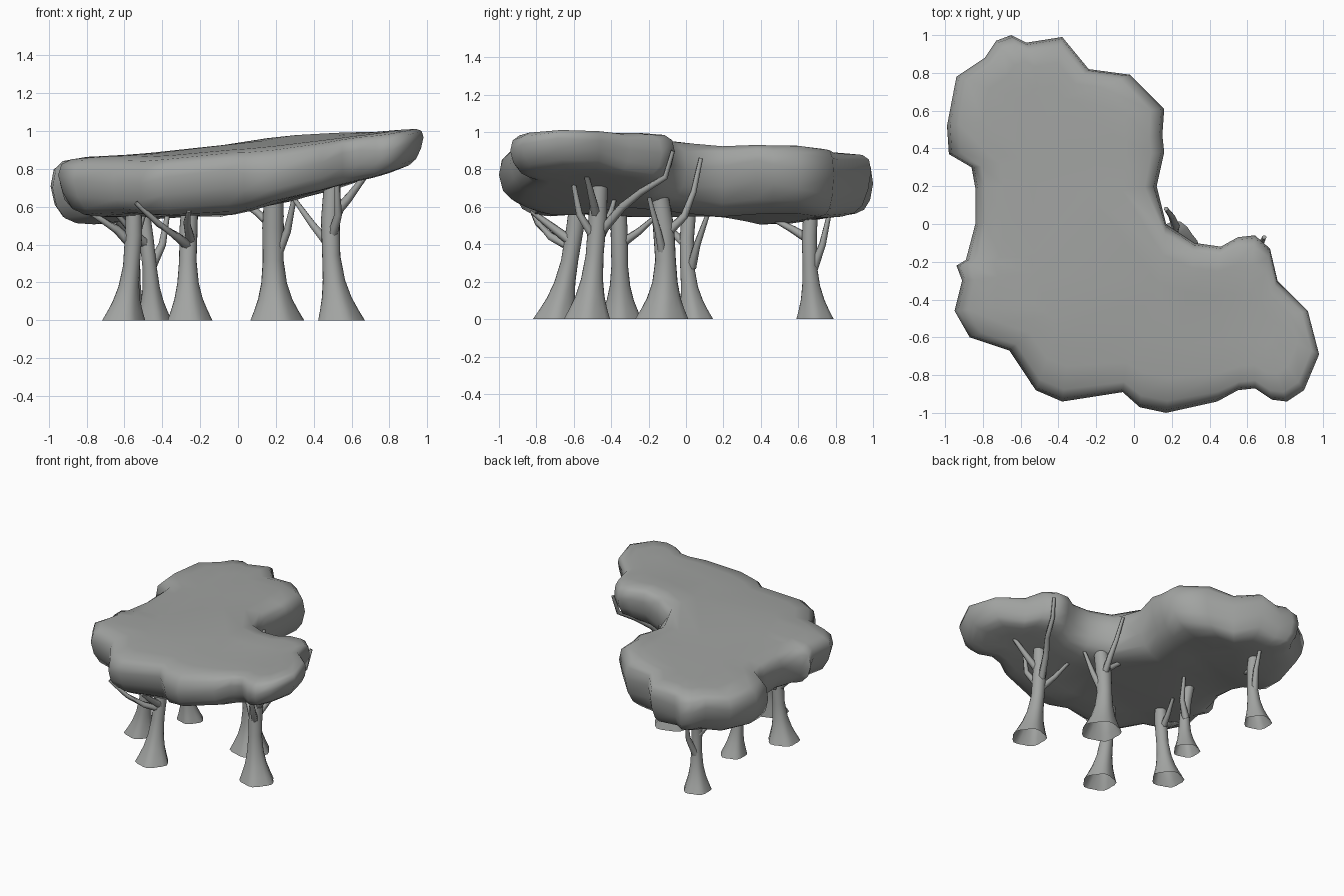
import bpy
import bmesh
import math
from mathutils import Vector

cube = bpy.data.objects.get("Cube")
if cube:
    bpy.data.objects.remove(cube)

# One plain grey for everything
grey = bpy.data.materials.new("plain_grey")
grey.use_nodes = True
colour = (0.36, 0.37, 0.36, 1)
grey.diffuse_color = colour
grey.node_tree.nodes["Principled BSDF"].inputs["Base Color"].default_value = colour


def loft(name, rings, cap_start=False):
    """Skin a list of closed rings with quads and close the last ring."""
    bm = bmesh.new()
    loops = [[bm.verts.new(point) for point in ring] for ring in rings]
    for low, high in zip(loops, loops[1:]):
        for i in range(len(low)):
            bm.faces.new((low[i - 1], low[i], high[i], high[i - 1]))
    caps = [bm.faces.new(loops[-1])]
    if cap_start:
        caps.append(bm.faces.new(loops[0][::-1]))
    bmesh.ops.triangulate(bm, faces=caps)
    mesh = bpy.data.meshes.new(name)
    bm.to_mesh(mesh)
    bm.free()
    mesh.materials.append(grey)
    part = bpy.data.objects.new(name, mesh)
    bpy.context.collection.objects.link(part)
    bpy.ops.object.select_all(action='DESELECT')
    part.select_set(True)
    bpy.context.view_layer.objects.active = part
    bpy.ops.object.shade_smooth_by_angle(angle=math.radians(65))


# Canopy: L-shaped outline, shrunk ring by ring towards a bent spine
outline = [
    (-.65, 1), (-.57, .96), (-.38, .99), (-.24, .82), (-.02, .79), (.16, .61),
    (.15, .47), (.16, .38), (.12, .2), (.17, 0), (.32, -.1), (.46, -.12),
    (.55, -.07), (.64, -.06), (.72, -.13), (.76, -.3), (.92, -.46), (.98, -.69),
    (.9, -.88), (.81, -.94), (.73, -.93), (.64, -.87), (.55, -.88), (.44, -.94),
    (.17, -1), (.03, -.97), (-.06, -.89), (-.38, -.94), (-.52, -.88), (-.66, -.67),
    (-.87, -.6), (-.95, -.46), (-.91, -.3), (-.94, -.22), (-.89, -.19), (-.84, 0),
    (-.84, .19), (-.86, .3), (-.98, .37), (-.99, .52), (-.94, .78), (-.79, .88),
    (-.73, .97)]
outline.reverse()
spine = [Vector((-.45, .6)), Vector((-.35, -.4)), Vector((.65, -.52))]


def nearest_on_spine(point):
    found = []
    for start, end in zip(spine, spine[1:]):
        along = (point - start).dot(end - start) / (end - start).length_squared
        found.append(start.lerp(end, min(max(along, 0), 1)))
    return min(found, key=lambda spot: (spot - point).length)


def swell(x, y, centre_x, centre_y):
    """Soft round bump, one at its centre and fading outwards."""
    return math.exp(-8 * ((x - centre_x) ** 2 + (y - centre_y) ** 2))


def canopy_top(x, y):
    slope = .915 + .085 * x + .025 * x * x
    front_drop = .05 * max(0, -y - .5) * (1 - x)
    return slope - front_drop + .04 * swell(x, y, .3, -.1) + .02 * swell(x, y, .1, .6)


def canopy_bottom(x, y):
    rise = max(0, (x + .1) / 1.05)
    ripple = .01 * math.sin(x * 6 - y * 8)
    return .555 + .28 * rise ** 1.2 + ripple - .045 * swell(x, y, -.85, .5)


# Each pair is distance from the spine and height between bottom and top
profile = [(.3, 0), (.6, 0), (.77, .03), (.88, .12), (.96, .33), (1, .62),
           (.97, .85), (.88, .96), (.65, 1), (.3, 1)]
canopy_rings = []
for spread, level in profile:
    ring = []
    for i, pair in enumerate(outline):
        edge = Vector(pair)
        spot = nearest_on_spine(edge).lerp(edge, spread)
        bump = level + .1 * math.sin(i * 1.3) * math.sin(math.pi * level)
        low, high = canopy_bottom(*spot), canopy_top(*spot)
        ring.append((spot.x, spot.y, low + (high - low) * bump))
    canopy_rings.append(ring)
loft("canopy", canopy_rings, cap_start=True)


def trunk(name, foot, top, bend, base_radius):
    """Flared, root-lobed trunk that bows sideways between foot and top."""
    foot, top = Vector((*foot, 0)), Vector(top)
    rings = []
    shape = [(0, 1), (.07, .82), (.16, .62), (.28, .46), (.45, .37), (.7, .38), (1, .33)]
    for height, width in shape:
        centre = foot.lerp(top, height)
        centre += Vector((*bend, 0)) * math.sin(math.pi * height)
        lobe = .06 * (1 - height) ** 4
        radius = max(base_radius * width, .038)
        ring = []
        for i in range(20):
            angle = math.tau * i / 20
            reach = radius * (1 - lobe + lobe * math.cos(angle * 5))
            ring.append(centre + Vector((math.cos(angle), math.sin(angle), 0)) * reach)
        rings.append(ring)
    loft(name, rings)


def branch(name, *path):
    """Tapering six-sided limb through the given points."""
    points = [Vector(point) for point in path]
    rings = []
    for i, point in enumerate(points):
        ahead = points[min(i + 1, len(points) - 1)]
        behind = points[max(i - 1, 0)]
        direction = (ahead - behind).normalized()
        side = direction.cross(Vector((.3, .2, -.1))).normalized()
        other = direction.cross(side)
        radius = .028 - .016 * i / (len(points) - 1)
        rings.append([point + (side * math.cos(a) + other * math.sin(a)) * radius
                      for a in (math.tau * k / 6 for k in range(6))])
    loft(name, rings)


# Front middle tree
trunk("front_trunk", (-.26, -.7), (-.25, -.57, .7), (-.01, .02), .125)
branch("front_branch_long", (-.26, -.62, .39), (-.32, -.72, .44),
       (-.42, -.79, .51), (-.54, -.84, .62))
branch("front_branch_short", (-.25, -.62, .42), (-.27, -.74, .51), (-.26, -.83, .58))

# Front tree on the low side
trunk("low_trunk", (-.61, -.35), (-.55, -.36, .64), (.02, 0), .12)
branch("low_branch_outer", (-.58, -.35, .42), (-.64, -.38, .48),
       (-.72, -.42, .53), (-.8, -.43, .58))
branch("low_branch_inner", (-.56, -.35, .4), (-.53, -.25, .47), (-.5, -.16, .55))

# Middle tree on the low side
trunk("middle_trunk", (-.45, .05), (-.51, .02, .62), (.01, -.03), .1)
branch("middle_branch_inner", (-.46, .03, .28), (-.4, .06, .4), (-.37, .12, .57))
branch("middle_branch_outer", (-.48, 0, .4), (-.56, -.08, .47), (-.64, -.14, .56))

# Back tree
trunk("back_trunk", (-.58, .69), (-.57, .67, .64), (.02, -.02), .105)
branch("back_branch_upright", (-.56, .68, .27), (-.53, .73, .4), (-.54, .77, .58))
branch("back_branch_side", (-.57, .67, .42), (-.6, .57, .48), (-.66, .44, .55))

# Tree in the crook of the canopy
trunk("crook_trunk", (.2, -.13), (.19, -.15, .7), (-.01, .03), .15)
branch("crook_branch_right", (.2, -.12, .33), (.26, -.15, .47), (.3, -.2, .66))
branch("crook_branch_back", (.19, -.11, .45), (.22, -.01, .55),
       (.2, .04, .68), (.17, .08, .86))
branch("crook_branch_left", (.18, -.12, .5), (.1, -.1, .57), (.01, -.08, .63))

# Tree under the raised end
trunk("raised_trunk", (.54, -.53), (.5, -.46, .76), (-.03, .01), .13)
branch("raised_branch_back", (.48, -.47, .45), (.54, -.34, .6), (.61, -.24, .68),
       (.67, -.11, .76), (.69, -.07, .9))
branch("raised_branch_left", (.48, -.48, .4), (.39, -.42, .51), (.29, -.38, .65))
branch("raised_branch_front", (.49, -.48, .42), (.53, -.57, .56), (.52, -.61, .77))
branch("raised_branch_tip", (.5, -.48, .55), (.58, -.5, .64),
       (.64, -.52, .72), (.72, -.55, .83))
